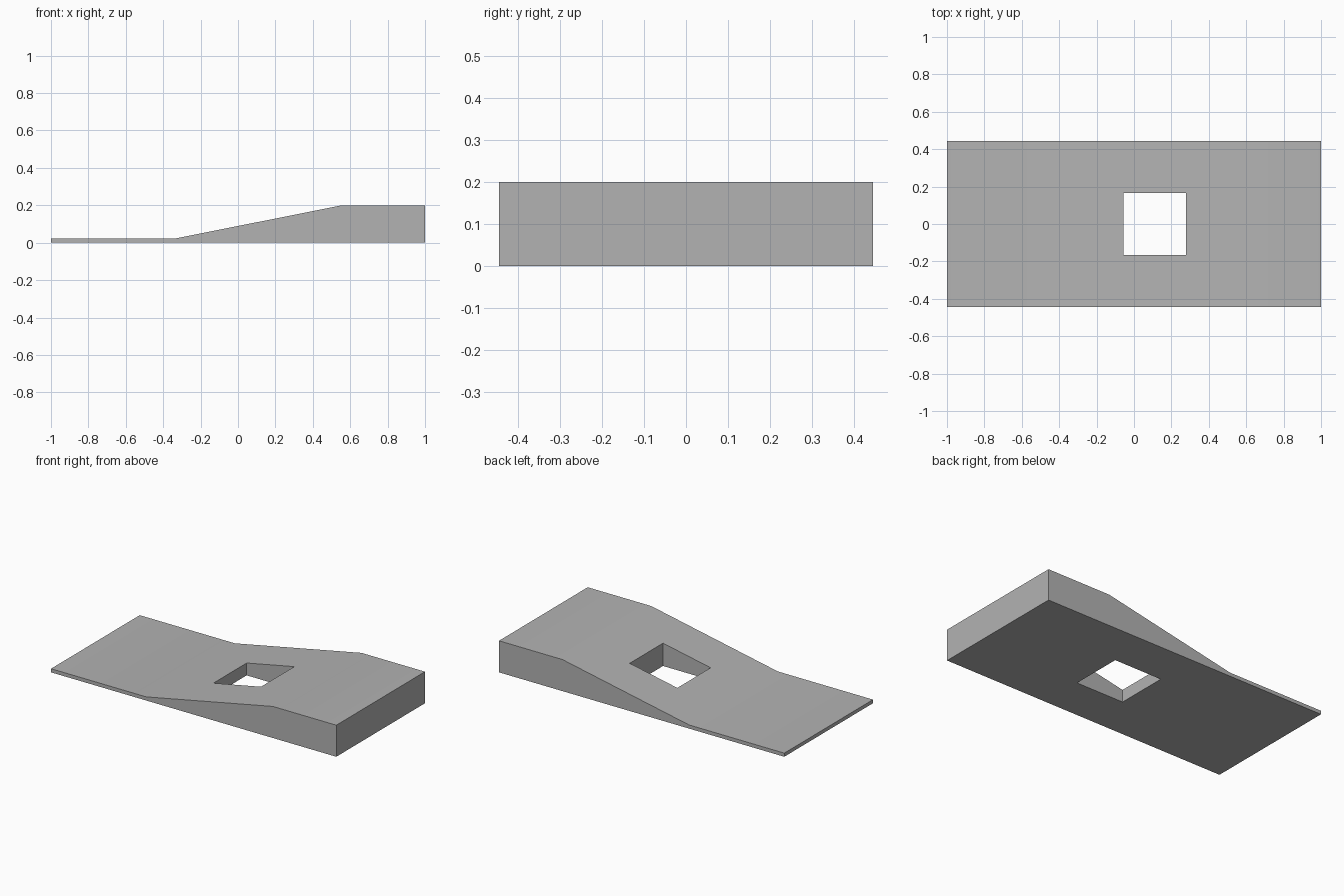
import bpy
import bmesh
import math

if "Cube" in bpy.data.objects:
    bpy.data.objects.remove(bpy.data.objects["Cube"])

HALF_WIDTH = 0.444
HOLE_MIN_X, HOLE_MAX_X, HOLE_HALF_Y = -0.056, 0.278, 0.167

grey = bpy.data.materials.new("plain grey")
grey.use_nodes = True
colour = (0.45, 0.45, 0.45, 1)
grey.diffuse_color = colour
grey.node_tree.nodes["Principled BSDF"].inputs["Base Color"].default_value = colour


def extruded_profile(name, profile, half_y):
    """Sweep an x-z outline along y, centred on y = 0."""
    bm = bmesh.new()
    face = bm.faces.new([bm.verts.new((x, -half_y, z)) for x, z in profile])
    swept = bmesh.ops.extrude_face_region(bm, geom=[face])["geom"]
    verts = [v for v in swept if isinstance(v, bmesh.types.BMVert)]
    bmesh.ops.translate(bm, verts=verts, vec=(0, 2 * half_y, 0))
    bmesh.ops.recalc_face_normals(bm, faces=bm.faces)
    mesh = bpy.data.meshes.new(name)
    bm.to_mesh(mesh)
    bm.free()
    mesh.materials.append(grey)
    obj = bpy.data.objects.new(name, mesh)
    bpy.context.collection.objects.link(obj)
    return obj


# Ramp: thin lip, slope, then flat raised end
ramp = extruded_profile("ramp", [
    (-1, 0), (1, 0), (1, 0.2), (0.555, 0.2), (-0.333, 0.023), (-1, 0.023),
], HALF_WIDTH)

# Square opening cut straight through the slope
cutter = extruded_profile("hole_cutter", [
    (HOLE_MIN_X, -0.1), (HOLE_MAX_X, -0.1), (HOLE_MAX_X, 0.3), (HOLE_MIN_X, 0.3),
], HOLE_HALF_Y)
cutter.hide_render = True

cut = ramp.modifiers.new("square_hole", "BOOLEAN")
cut.operation = "DIFFERENCE"
cut.solver = "EXACT"
cut.object = cutter

bpy.ops.object.select_all(action="DESELECT")
ramp.select_set(True)
bpy.context.view_layer.objects.active = ramp
bpy.ops.object.modifier_apply(modifier=cut.name)
bpy.data.objects.remove(cutter)

# Soft bends on the top, crisp outer edges
bpy.ops.object.shade_smooth_by_angle(angle=math.radians(30))
